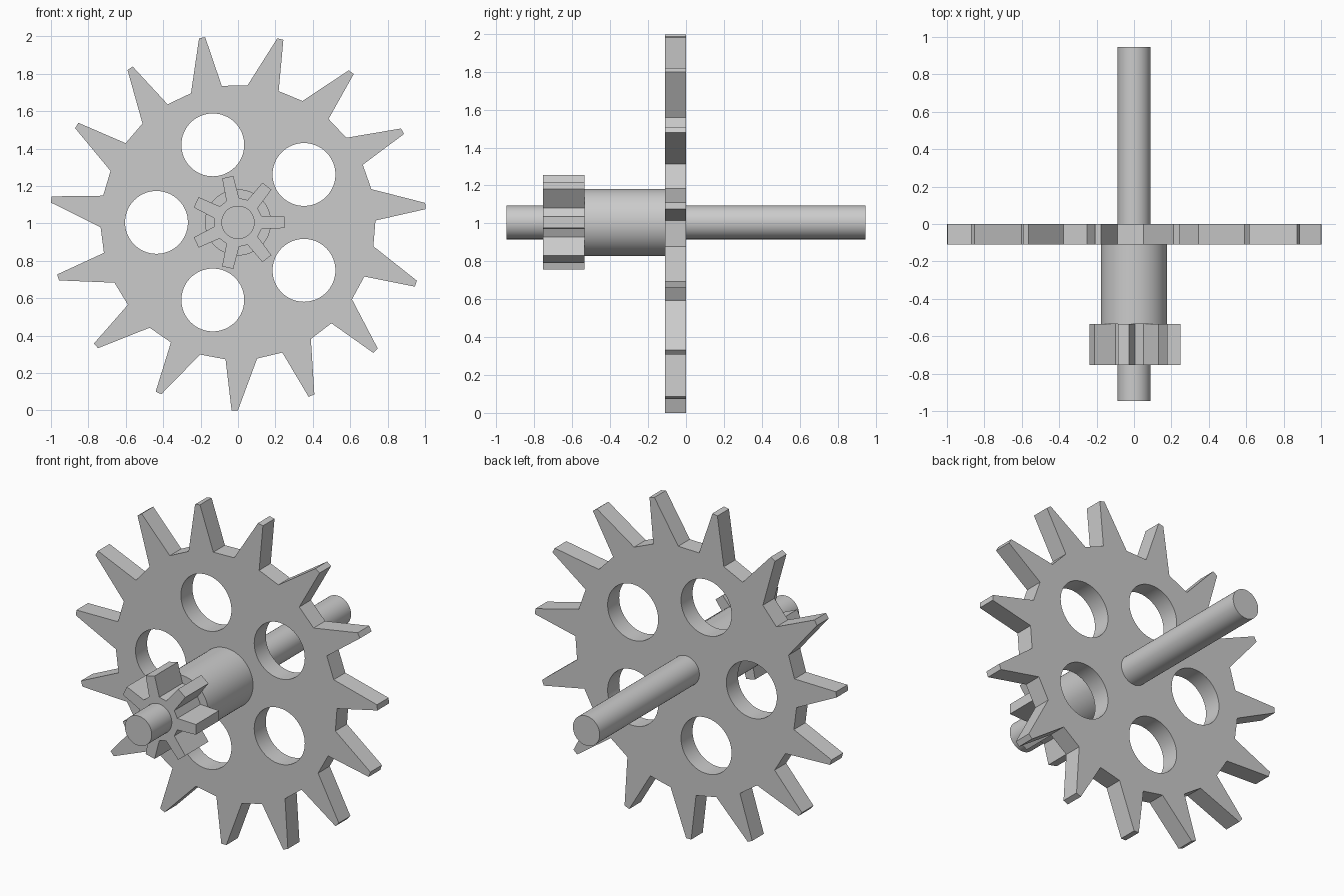
import bpy, bmesh
from math import sin, cos, radians

if "Cube" in bpy.data.objects:
    bpy.data.objects.remove(bpy.data.objects["Cube"])

CZ = 1.005  # height of the axle


def prism(name, outline, y0, y1):
    """Extrude (radius, clockwise degrees from top[, x, z offset]) points along y."""
    bm = bmesh.new()
    pts = [(r * sin(radians(a)), r * cos(radians(a))) for r, a in outline]
    face = bm.faces.new([bm.verts.new((x, y0, z + CZ)) for x, z in pts])
    ext = bmesh.ops.extrude_face_region(bm, geom=[face], use_keep_orig=True)
    moved = [g for g in ext["geom"] if isinstance(g, bmesh.types.BMVert)]
    bmesh.ops.translate(bm, verts=moved, vec=(0, y1 - y0, 0))
    bmesh.ops.recalc_face_normals(bm, faces=bm.faces)
    mesh = bpy.data.meshes.new(name)
    bm.to_mesh(mesh)
    bm.free()
    obj = bpy.data.objects.new(name, mesh)
    bpy.context.collection.objects.link(obj)
    return obj


def circle(r, n=64):
    return [(r, 360 * i / n) for i in range(n)]


def gear(teeth, start, root, tip, root_half, tip_half, lean=0.0):
    """Tooth outline; lean shifts each tip clockwise of its root."""
    out = []
    for i in range(teeth):
        a = start + 360 * i / teeth
        out += [(root, a - lean - root_half), (tip, a - tip_half),
                (tip, a + tip_half), (root, a - lean + root_half)]
    return out


def smooth(obj):
    bpy.ops.object.select_all(action='DESELECT')
    obj.select_set(True)
    bpy.context.view_layer.objects.active = obj
    bpy.ops.object.shade_smooth_by_angle(angle=radians(25))


# Large wheel with leaning pointed teeth
wheel = prism("large_wheel", gear(15, 13.0, 0.735, 1.006, 6.6, 0.95, 2.4), -0.11, 0.0)

# Five round lightening holes
for i in range(5):
    a = radians(270 + 72 * i)
    cutter = prism("hole_cutter", circle(0.168), -0.2, 0.1)
    cutter.location = (0.436 * sin(a), 0, 0.436 * cos(a))
    cutter.hide_render = True
    mod = wheel.modifiers.new("hole", 'BOOLEAN')
    mod.operation = 'DIFFERENCE'
    mod.solver = 'EXACT'
    mod.object = cutter
    bpy.context.view_layer.objects.active = wheel
    bpy.ops.object.modifier_apply(modifier=mod.name)
    bpy.data.objects.remove(cutter)

# Small seven-tooth pinion
prism("pinion", gear(7, 90.0, 0.13, 0.25, 15.5, 7.0), -0.755, -0.535)

# Hub sleeve and axle
hub = prism("hub", circle(0.177), -0.535, -0.11)
axle = prism("axle", circle(0.089), -0.946, 0.946)

for part in (wheel, hub, axle):
    smooth(part)
